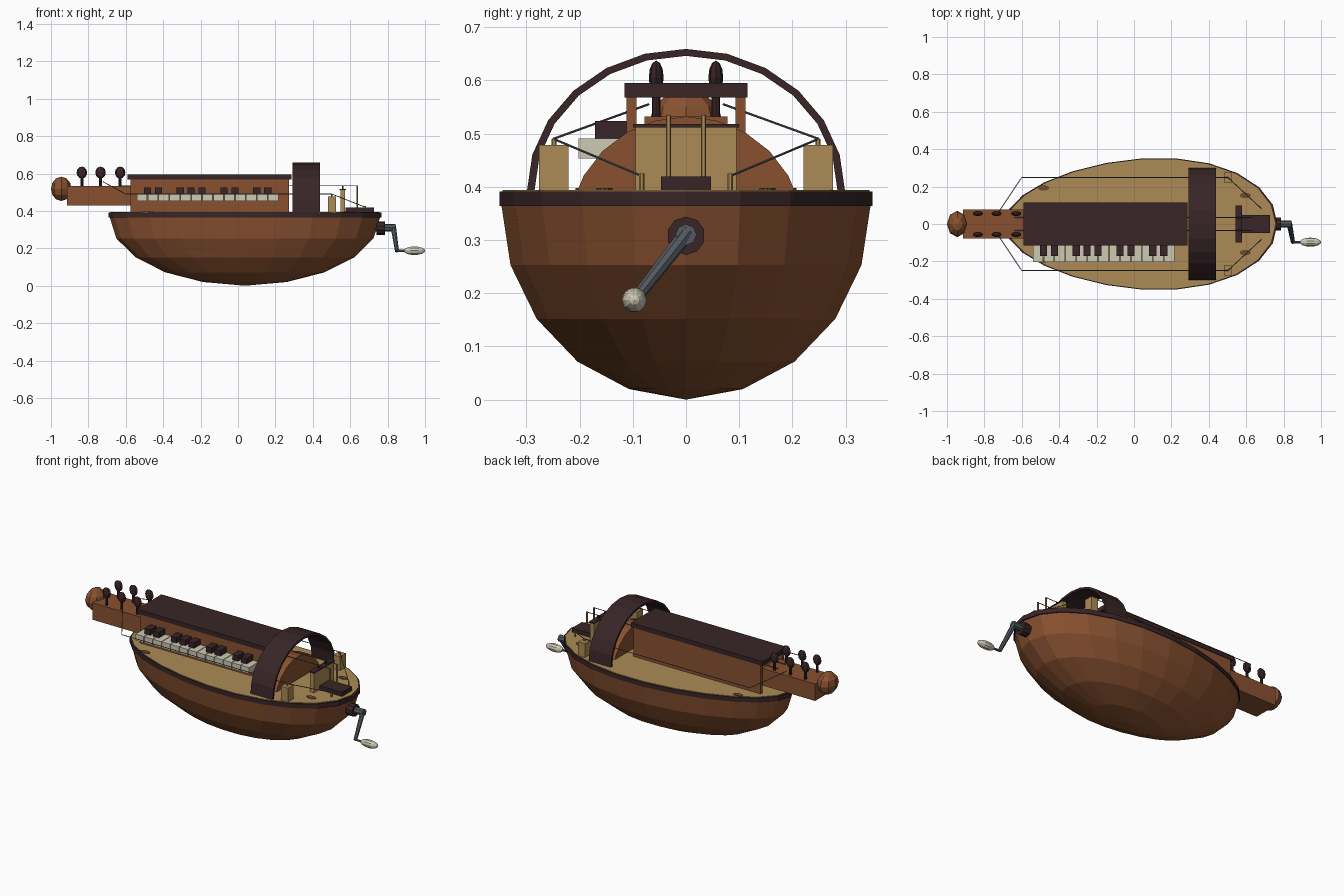
import bpy, bmesh, math
from mathutils import Vector, Matrix

if "Cube" in bpy.data.objects:
    bpy.data.objects.remove(bpy.data.objects["Cube"])


def mat(name, *rgb):
    m = bpy.data.materials.new(name)
    m.diffuse_color = (*rgb, 1)
    m.use_nodes = True
    m.node_tree.nodes["Principled BSDF"].inputs["Base Color"].default_value = m.diffuse_color
    return m


WOOD = mat("warm_brown_wood", 0.25, 0.083, 0.03)
DARK = mat("dark_wood", 0.04, 0.018, 0.02)
TAN = mat("tan_spruce", 0.41, 0.26, 0.09)
IVORY = mat("ivory", 0.62, 0.59, 0.46)
STEEL = mat("slate_metal", 0.085, 0.1, 0.115)
HOLE = mat("brown_rosette", 0.15, 0.07, 0.03)


def finish(name, bm, material):
    bmesh.ops.recalc_face_normals(bm, faces=bm.faces)
    me = bpy.data.meshes.new(name)
    bm.to_mesh(me)
    bm.free()
    me.materials.append(material)
    ob = bpy.data.objects.new(name, me)
    bpy.context.collection.objects.link(ob)
    return ob


def box(name, x, y, z, material):
    """Box from (min, max) pairs."""
    bm = bmesh.new()
    size = [b - a for a, b in (x, y, z)]
    mid = Vector([(a + b) / 2 for a, b in (x, y, z)])
    bmesh.ops.create_cube(bm, size=1, matrix=Matrix.Translation(mid) @ Matrix.Diagonal((*size, 1)))
    return finish(name, bm, material)


def rod(name, p, q, r, material, sides=8, r2=None):
    bm = bmesh.new()
    p, q = Vector(p), Vector(q)
    d = q - p
    m = Matrix.Translation((p + q) / 2) @ d.to_track_quat('Z', 'Y').to_matrix().to_4x4()
    bmesh.ops.create_cone(bm, cap_ends=True, segments=sides, radius1=r, radius2=r if r2 is None else r2,
                          depth=d.length, matrix=m)
    return finish(name, bm, material)


def ball(name, c, radii, material, u=8, v=6, along_x=False):
    bm = bmesh.new()
    m = Matrix.Translation(c) @ Matrix.Diagonal((*radii, 1))
    if along_x:
        m = m @ Matrix.Rotation(math.pi / 2, 4, 'Y')
    bmesh.ops.create_uvsphere(bm, u_segments=u, v_segments=v, radius=1, matrix=m)
    return finish(name, bm, material)


def egg(z, s=1.0):
    """Egg-shaped outline of the body, wider toward the crank."""
    pts = []
    for i in range(24):
        a = i * math.tau / 24
        pts.append((0.037 + 0.73 * s * math.cos(a),
                    0.35 * s * math.sin(a) * (1 + 0.14 * math.cos(a)), z))
    return pts


def loft(name, loops, material, tip=None):
    bm = bmesh.new()
    rings = [[bm.verts.new(p) for p in lp] for lp in loops]
    for a, b in zip(rings, rings[1:]):
        for i in range(len(a)):
            j = (i + 1) % len(a)
            bm.faces.new((a[i], a[j], b[j], b[i]))
    bm.faces.new(rings[0])
    if tip:
        t = bm.verts.new(tip)
        for i in range(len(rings[-1])):
            bm.faces.new((rings[-1][i], rings[-1][(i + 1) % len(rings[-1])], t))
    else:
        bm.faces.new(rings[-1])
    return finish(name, bm, material)


# Body: bowl, rim and soundboard
bowl = []
for i in range(5):
    a = math.radians(18 * i)
    bowl.append(egg(0.365 - 0.363 * math.sin(a), 0.99 * math.cos(a)))
loft("bowl", bowl, WOOD, tip=(0.037, 0, 0))
loft("rim", [egg(0.364), egg(0.391)], DARK)
loft("soundboard", [egg(0.385, 0.985), egg(0.394, 0.985)], TAN)

# Small oval rosettes lying on the soundboard
for x, y in ((-0.483, 0.193), (-0.483, -0.193), (0.595, 0.153), (0.595, -0.153)):
    o = rod("rosette", (0, 0, -0.003), (0, 0, 0.003), 1, HOLE, 12)
    o.data.transform(Matrix.Translation((x, y, 0.395)) @ Matrix.Diagonal((0.03, 0.015, 1, 1)))

# Key box: two side walls and a lid, open at the ends
for s in (-1, 1):
    ys = sorted((s * 0.093, s * 0.112))
    box("key_box_wall", (-0.575, 0.272), ys, (0.39, 0.57), WOOD)
box("key_box_lid", (-0.592, 0.285), (-0.116, 0.116), (0.568, 0.595), DARK)

# Keyboard along the front wall
P = 0.0585
for k in range(13):
    x = -0.543 + P * k
    box("white_key", (x + 0.002, x + P - 0.002), (-0.202, -0.105), (0.453, 0.491), IVORY)
for k in (1, 2, 4, 5, 6, 8, 9, 11, 12):
    x = -0.543 + P * k
    box("black_key", (x - 0.019, x + 0.019), (-0.171, -0.105), (0.491, 0.524), DARK)

# Neck, rounded head and tuning pegs
box("neck", (-0.915, -0.56), (-0.078, 0.078), (0.43, 0.532), WOOD)
ball("head", (-0.945, 0, 0.518), (0.055, 0.07, 0.065), WOOD, 8, 6)
for x in (-0.835, -0.735, -0.63):
    for y in (-0.056, 0.056):
        rod("peg_stem", (x, y, 0.52), (x, y, 0.59), 0.008, DARK)
        ball("peg_head", (x, y, 0.605), (0.028, 0.014, 0.032), DARK)

# Wheel and the arched guard over it
rod("wheel", (0.33, 0, 0.31), (0.4, 0, 0.31), 0.222, WOOD, 24)
bm = bmesh.new()
rows = []
for i in range(13):
    a = math.pi * i / 12
    row = []
    for x, w, h in ((0.292, 0.299, 0.268), (0.439, 0.299, 0.268),
                    (0.439, 0.285, 0.255), (0.292, 0.285, 0.255)):
        row.append(bm.verts.new((x, w * math.cos(a), 0.391 + h * math.sin(a))))
    rows.append(row)
for a, b in zip(rows, rows[1:]):
    for i in range(4):
        j = (i + 1) % 4
        bm.faces.new((a[i], a[j], b[j], b[i]))
bm.faces.new(rows[0])
bm.faces.new(rows[-1])
finish("wheel_guard", bm, DARK)

# Main bridge and tailpiece
box("bridge", (0.547, 0.573), (-0.095, 0.095), (0.39, 0.511), TAN)
box("bridge_cap", (0.543, 0.577), (-0.1, 0.1), (0.511, 0.518), DARK)
box("tailpiece", (0.575, 0.726), (-0.047, 0.047), (0.39, 0.419), DARK)

# Mirrored string hardware and strings
for s in (-1, 1):
    box("drone_bridge", (0.48, 0.525), sorted((s * 0.221, s * 0.276)), (0.39, 0.478), TAN)
    rod("drone_notch", (0.502, s * 0.248, 0.475), (0.502, s * 0.248, 0.49), 0.005, TAN, 6)
    rod("drone_pin", (0.68, s * 0.083, 0.39), (0.68, s * 0.083, 0.425), 0.005, TAN, 6)
    rod("melody_pin", (0.637, s * 0.033, 0.41), (0.637, s * 0.033, 0.535), 0.005, TAN, 6)
    box("bridge_notch", (0.555, 0.565), sorted((s * 0.028, s * 0.038)), (0.517, 0.532), DARK)
    paths = {
        "drone_string": [(-0.72, s * 0.07, 0.555), (-0.6, s * 0.249, 0.49),
                         (0.502, s * 0.249, 0.49), (0.68, s * 0.083, 0.42)],
        "melody_string": [(-0.64, s * 0.034, 0.534), (0.637, s * 0.034, 0.534)],
    }
    for name, pts in paths.items():
        for a, b in zip(pts, pts[1:]):
            rod(name, a, b, 0.0022, STEEL, 5)

# Crank
rod("crank_hub", (0.74, 0, 0.308), (0.785, 0, 0.308), 0.036, DARK, 10)
rod("crank_axle", (0.4, 0, 0.31), (0.842, 0, 0.31), 0.02, STEEL, 8)
rod("crank_arm", (0.83, 0.006, 0.318), (0.85, -0.098, 0.185), 0.015, STEEL, 8, 0.011)
rod("crank_spindle", (0.845, -0.097, 0.187), (0.91, -0.097, 0.187), 0.007, STEEL, 6)
ball("crank_handle", (0.943, -0.097, 0.187), (0.057, 0.024, 0.024), IVORY, 10, 8, True)
